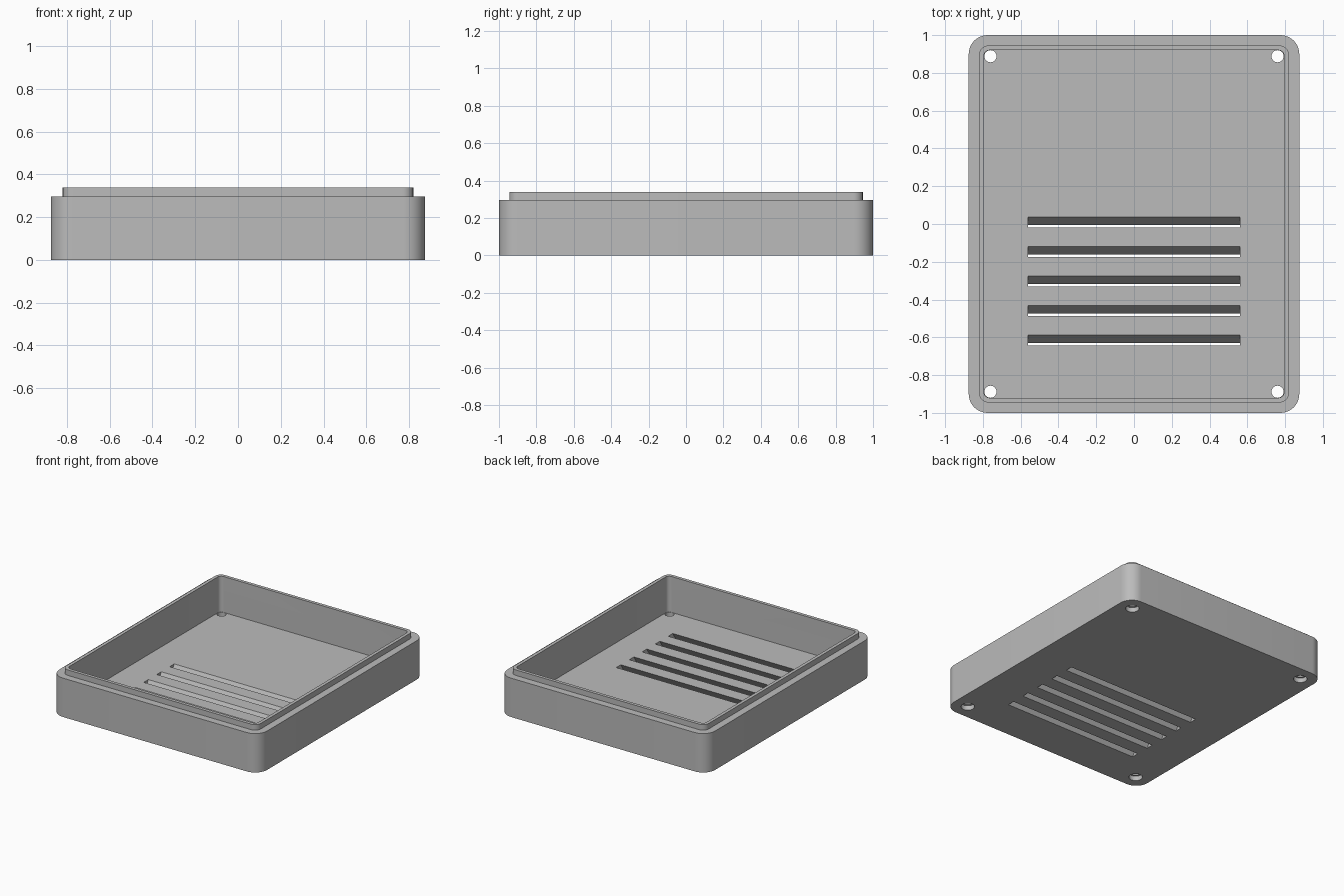
import bpy, bmesh
from math import sin, cos, pi
from mathutils import Vector

if "Cube" in bpy.data.objects:
    bpy.data.objects.remove(bpy.data.objects["Cube"], do_unlink=True)

HALF_X, HALF_Y = 0.875, 1.0
RIM_Z, LIP_Z, FLOOR_Z = 0.296, 0.338, 0.065

grey = bpy.data.materials.new("plain grey")
grey.use_nodes = True
grey.diffuse_color = (0.5, 0.5, 0.5, 1)
grey.node_tree.nodes["Principled BSDF"].inputs["Base Color"].default_value = (0.5, 0.5, 0.5, 1)


def make_object(name, bm):
    bmesh.ops.recalc_face_normals(bm, faces=bm.faces)
    mesh = bpy.data.meshes.new(name)
    bm.to_mesh(mesh)
    bm.free()
    mesh.materials.append(grey)
    obj = bpy.data.objects.new(name, mesh)
    bpy.context.collection.objects.link(obj)
    return obj


def rounded_loop(bm, inset, radius, z, steps=10):
    """Rounded rectangle set in from the outer edge."""
    cx, cy = HALF_X - inset - radius, HALF_Y - inset - radius
    verts = []
    for quarter, (sx, sy) in enumerate([(1, 1), (-1, 1), (-1, -1), (1, -1)]):
        for i in range(steps + 1):
            a = (quarter + i / steps) * pi / 2
            verts.append(bm.verts.new((sx * cx + radius * cos(a), sy * cy + radius * sin(a), z)))
    return verts


def loft(bm, loops):
    """Join the loops with quads and cap both ends."""
    for low, high in zip(loops, loops[1:]):
        n = len(low)
        for i in range(n):
            j = (i + 1) % n
            bm.faces.new((low[i], low[j], high[j], high[i]))
    bm.faces.new(loops[0])
    bm.faces.new(loops[-1])


# Tray shell: outer wall, ledge, raised lip, cavity and floor
bm = bmesh.new()
loft(bm, [rounded_loop(bm, *ring) for ring in (
    (0, 0.1, 0), (0, 0.1, RIM_Z),
    (0.055, 0.05, RIM_Z), (0.055, 0.05, LIP_Z),
    (0.08, 0.03, LIP_Z), (0.08, 0.03, FLOOR_Z))])
tray = make_object("tray_shell", bm)

# Slanted vent slots, sloping down towards the front
bm = bmesh.new()
slant, over = 0.042 / FLOOR_Z, 0.02
for i in range(5):
    back = 0.036 - 0.156 * i
    loops = []
    for x in (-0.562, 0.562):
        loops.append([bm.verts.new((x, y + (z - FLOOR_Z) * slant, z)) for y, z in (
            (back, FLOOR_Z + over), (back - 0.055, FLOOR_Z + over),
            (back - 0.055, -over), (back, -over))])
    loft(bm, loops)
slots = make_object("slot_cutter", bm)

# Screw holes with a wider recess underneath
bm = bmesh.new()
for sx in (-1, 1):
    for sy in (-1, 1):
        loops = []
        for r, z in ((0.047, -0.02), (0.047, 0.035), (0.032, 0.035), (0.032, 0.1)):
            loops.append([bm.verts.new((sx * 0.76 + r * cos(k * pi / 16),
                                        sy * 0.888 + r * sin(k * pi / 16), z))
                          for k in range(32)])
        loft(bm, loops)
holes = make_object("screw_hole_cutter", bm)

for cutter in (slots, holes):
    cutter.hide_render = True
    mod = tray.modifiers.new(cutter.name, "BOOLEAN")
    mod.operation, mod.solver, mod.object = "DIFFERENCE", "EXACT", cutter

# Bake the cuts and drop the cutters
bpy.context.view_layer.update()
graph = bpy.context.evaluated_depsgraph_get()
tray_mesh = bpy.data.meshes.new_from_object(tray.evaluated_get(graph))
tray.modifiers.clear()
tray.data = tray_mesh
for cutter in (slots, holes):
    bpy.data.objects.remove(cutter, do_unlink=True)

# Smooth corners with sharp edges kept
bpy.ops.object.select_all(action="DESELECT")
tray.select_set(True)
bpy.context.view_layer.objects.active = tray
bpy.ops.object.shade_smooth_by_angle(angle=pi / 6)
